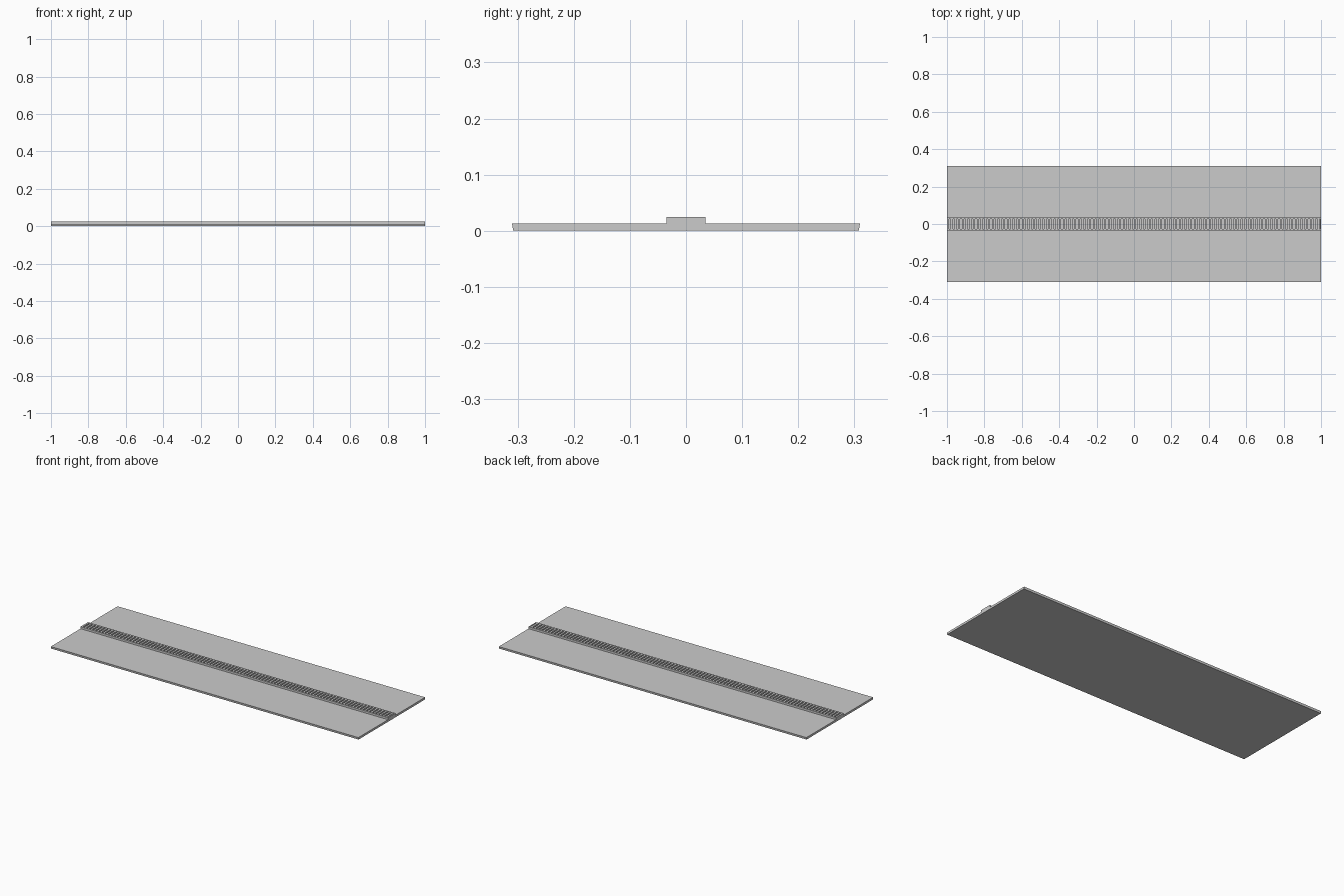
import bpy, bmesh

if "Cube" in bpy.data.objects:
    bpy.data.objects.remove(bpy.data.objects["Cube"])


def add_object(name, bm):
    bmesh.ops.recalc_face_normals(bm, faces=bm.faces[:])
    mesh = bpy.data.meshes.new(name)
    bm.to_mesh(mesh)
    bm.free()
    obj = bpy.data.objects.new(name, mesh)
    bpy.context.collection.objects.link(obj)
    return obj


def extrude_along_x(name, profile, x0=-1.0, x1=1.0):
    bm = bmesh.new()
    face = bm.faces.new([bm.verts.new((x0, y, z)) for y, z in profile])
    geom = bmesh.ops.extrude_face_region(bm, geom=[face])["geom"]
    moved = [v for v in geom if isinstance(v, bmesh.types.BMVert)]
    bmesh.ops.translate(bm, verts=moved, vec=(x1 - x0, 0, 0))
    return add_object(name, bm)


def box_profile(y0, y1, z0, z1):
    return [(y0, z0), (y1, z0), (y1, z1), (y0, z1)]


BASE_TOP = 0.0125
TOP = 0.0245
HALF = 0.035
INNER = 0.027

# Flat slab with slightly undercut long edges
extrude_along_x("base_slab", [(-0.308, 0), (0.308, 0),
                              (0.31, BASE_TOP), (-0.31, BASE_TOP)])

# Side rails of the raised strip
for side, name in ((-1, "front_rail"), (1, "back_rail")):
    y0, y1 = sorted((side * INNER, side * HALF))
    extrude_along_x(name, box_profile(y0, y1, BASE_TOP - 0.001, TOP))

# Evenly spaced cross bars between the rails
PITCH, WIDTH = 0.02, 0.011
bar = extrude_along_x("grate_bars",
                      box_profile(-INNER, INNER, BASE_TOP - 0.001, TOP),
                      -1.0, -1.0 + WIDTH)
array = bar.modifiers.new("repeat", 'ARRAY')
array.count = 100
array.use_relative_offset = False
array.use_constant_offset = True
array.constant_offset_displace = (PITCH, 0, 0)

# Closing bar at the right end
extrude_along_x("end_bar", box_profile(-INNER, INNER, BASE_TOP - 0.001, TOP),
                0.995, 1.0)
